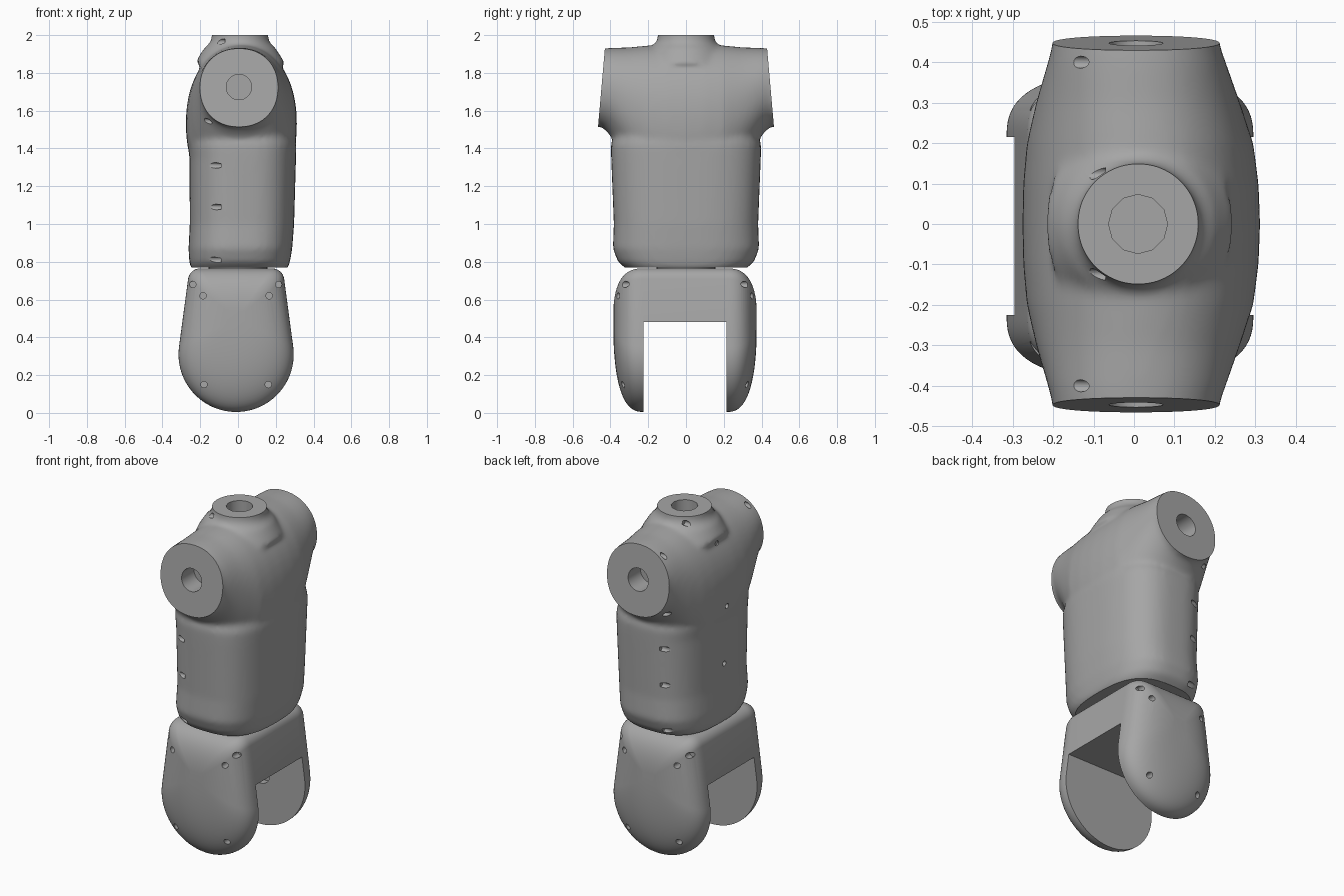
import bpy, bmesh
from math import sin, cos, pi, radians
from mathutils import Matrix, Vector

cube = bpy.data.objects.get("Cube")
if cube:
    bpy.data.objects.remove(cube, do_unlink=True)

grey = bpy.data.materials.new("plain grey")
grey.use_nodes = True
tone = (0.38, 0.38, 0.38, 1)
grey.diffuse_color = tone
grey.node_tree.nodes["Principled BSDF"].inputs["Base Color"].default_value = tone


def make_object(name, bm):
    bmesh.ops.recalc_face_normals(bm, faces=bm.faces)
    mesh = bpy.data.meshes.new(name)
    bm.to_mesh(mesh)
    bm.free()
    mesh.materials.append(grey)
    obj = bpy.data.objects.new(name, mesh)
    bpy.context.collection.objects.link(obj)
    return obj


def loft(bm, rings):
    """Closed skin through rings of equal point count."""
    loops = [[bm.verts.new(p) for p in ring] for ring in rings]
    n = len(loops[0])
    for a, b in zip(loops, loops[1:]):
        for i in range(n):
            j = (i + 1) % n
            bm.faces.new((a[i], a[j], b[j], b[i]))
    bm.faces.new(loops[0][::-1])
    bm.faces.new(loops[-1])


def oval(rx, ry, power, n=64):
    """Superellipse points around the origin."""
    def bend(v):
        return abs(v) ** (2 / power) * (1 if v > 0 else -1)
    return [(rx * bend(cos(2 * pi * i / n)), ry * bend(sin(2 * pi * i / n)))
            for i in range(n)]


def drill(bm, start, end, radius, sides=20):
    start, end = Vector(start), Vector(end)
    axis = end - start
    turn = axis.to_track_quat('Z', 'Y').to_matrix().to_4x4()
    bmesh.ops.create_cone(bm, cap_ends=True, segments=sides, radius1=radius,
                          radius2=radius, depth=axis.length,
                          matrix=Matrix.Translation((start + end) / 2) @ turn)


def block(bm, centre, size, tilt=0):
    bmesh.ops.create_cube(bm, size=1, matrix=Matrix.Translation(centre)
                          @ Matrix.Rotation(tilt, 4, 'X')
                          @ Matrix.Diagonal((*size, 1)))


def activate(obj):
    bpy.ops.object.select_all(action='DESELECT')
    obj.select_set(True)
    bpy.context.view_layer.objects.active = obj


def apply(obj, kind, **settings):
    activate(obj)
    mod = obj.modifiers.new(kind.lower(), kind)
    for key, value in settings.items():
        setattr(mod, key, value)
    bpy.ops.object.modifier_apply(modifier=mod.name)


def cut(obj, bm):
    cutter = make_object("cutter", bm)
    cutter.hide_render = True
    apply(obj, 'BOOLEAN', operation='DIFFERENCE', solver='EXACT', object=cutter)
    bpy.data.objects.remove(cutter, do_unlink=True)


def smooth(obj):
    activate(obj)
    bpy.ops.object.shade_smooth_by_angle(angle=radians(35))


# Torso: trunk, shoulder barrel and neck, blended into one skin
bm = bmesh.new()
trunk = [(.74, -.22, .23, .28), (.77, -.25, .265, .325), (.80, -.258, .275, .36),
         (.87, -.262, .287, .387), (1.0, -.255, .297, .382),
         (1.35, -.257, .307, .396), (1.42, -.265, .309, .398),
         (1.5, -.25, .29, .37), (1.6, -.2, .2, .25)]
loft(bm, [[((x0 + x1) / 2 + u, v, z) for u, v in oval((x1 - x0) / 2, ry, 2.8)]
          for z, x0, x1, ry in trunk])

half = [(0, .018, 1.53, .294, .42), (.1, .017, 1.535, .291, .415),
        (.2, .015, 1.555, .28, .39), (.3, .01, 1.62, .252, .315),
        (.4, .007, 1.70, .22, .232), (.44, .005, 1.72, .207, .209),
        (.52, .005, 1.72, .2, .2)]
barrel = [(-y, *r) for y, *r in half[:0:-1]] + half
loft(bm, [[(cx + u, y, cz + v) for u, v in oval(rx, rz, 2.15)]
          for y, cx, cz, rx, rz in barrel])

neck = [(1.85, .24), (1.93, .19), (1.955, .162), (1.98, .15), (2.06, .147)]
loft(bm, [[(.01 + u, v, z) for u, v in oval(r, r, 2)] for z, r in neck])

torso = make_object("torso", bm)
apply(torso, 'REMESH', mode='VOXEL', voxel_size=.014)
apply(torso, 'SMOOTH', factor=.5, iterations=10)

# Flat ends of the shoulders, neck and waist
bm = bmesh.new()
for s in (-1, 1):
    tilt = s * radians(5)
    block(bm, (0, s * (.4475 + .25 * cos(tilt)), 1.722 + .25 * sin(abs(tilt))),
          (1, .5, .6), tilt)
block(bm, (0, 0, 2.1), (.6, .6, .2))
block(bm, (0, 0, .67), (1, 1, .2))
cut(torso, bm)

# Joint sockets and screw holes
bm = bmesh.new()
drill(bm, (.01, 0, 1.9), (.01, 0, 2.1), .073, 12)
for s in (-1, 1):
    drill(bm, (.005, s * .33, 1.725), (.005, s * .6, 1.725), .067, 32)
    for y, z in [(.345, .81), (.365, 1.09), (.37, 1.31), (.405, 1.545), (.40, 1.885)]:
        drill(bm, (-.09, s * y, z), (-.4, s * y, z), .015)
    drill(bm, (-.07, s * .125, 1.965), (-.3, s * .125, 1.965), .015)
for z in (1.12, 1.47, 1.83):
    drill(bm, (-.2, 0, z), (-.4, 0, z), .015)
cut(torso, bm)
smooth(torso)

# Waist pivot
bm = bmesh.new()
drill(bm, (0, 0, .74), (0, 0, .79), .155, 48)
smooth(make_object("waist_pivot", bm))


# Hip: rounded teardrop outline swept front to back with domed ends
def arc(cx, cz, r, a0, a1, n):
    return [(cx + r * cos(radians(a0 + (a1 - a0) * i / n)),
             cz + r * sin(radians(a0 + (a1 - a0) * i / n))) for i in range(n + 1)]


outline = (arc(-.01, .31, .305, -188, 8, 48) + arc(.18, .70, .065, 8, 90, 8)
           + arc(-.2, .70, .065, 90, 172, 8))
dome = []
for i in range(19):
    t = sin(radians(85) * i / 18)
    dome.append((.22 + .16 * t, (1 - t ** 2.6) ** .385))
sweep = [(-y, s) for y, s in dome[::-1]] + dome
bm = bmesh.new()
loft(bm, [[(-.01 + (x + .01) * s, y - .005, .5 + (z - .5) * s) for x, z in outline]
          for y, s in sweep])
hip = make_object("hip", bm)

# Gap between the hip sides
bm = bmesh.new()
block(bm, (0, -.005, .19), (1, .44, .58))
cut(hip, bm)

# Hip screw holes and inner socket
bm = bmesh.new()
for s in (-1, 1):
    for x, z in [(-.24, .68), (.215, .68), (-.185, .62), (.165, .62),
                 (-.18, .15), (.16, .15)]:
        drill(bm, (x, s * .28, z), (x, s * .5, z), .017)
drill(bm, (0, .16, .31), (0, .26, .31), .06, 32)
cut(hip, bm)
smooth(hip)
